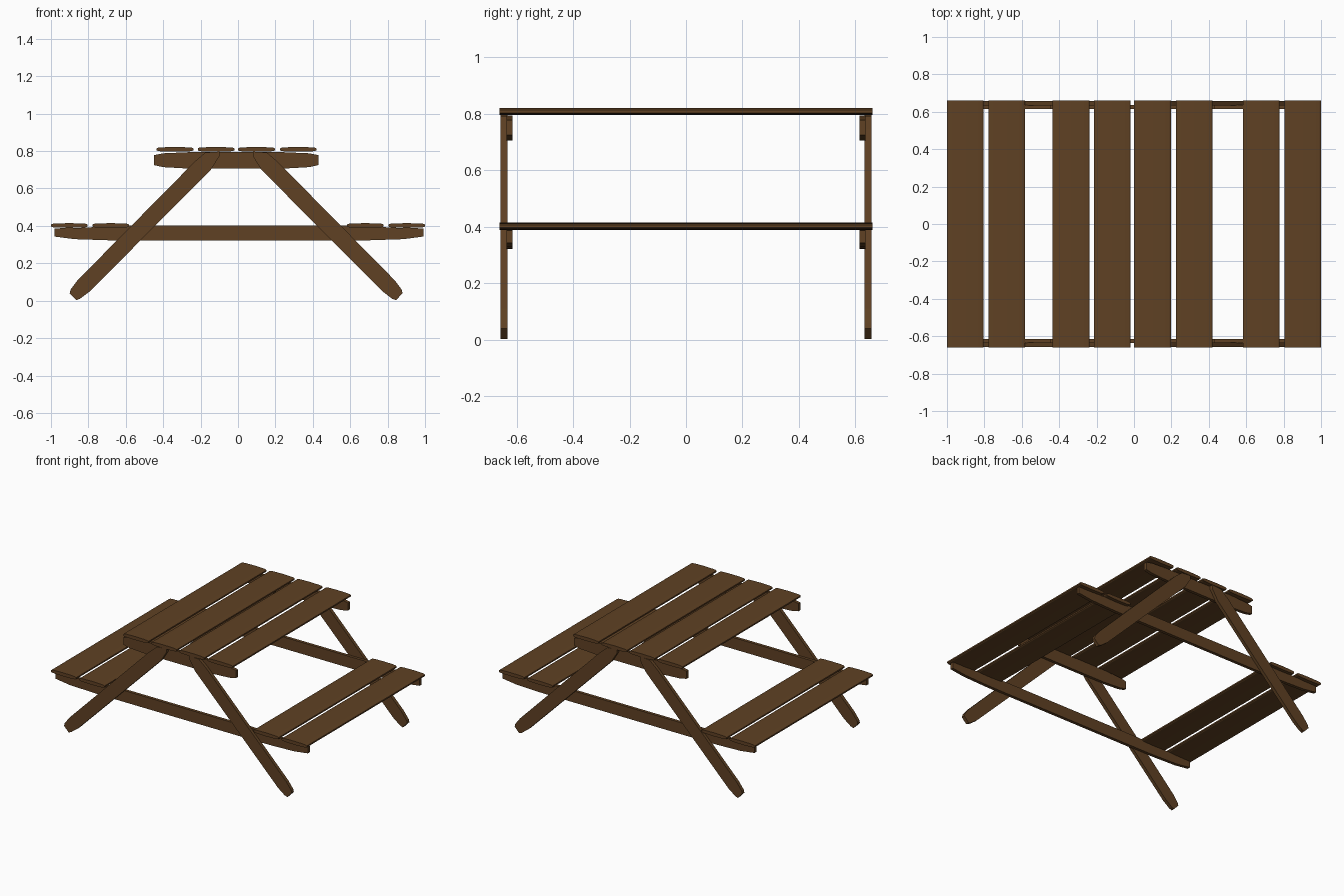
import bpy, bmesh

if "Cube" in bpy.data.objects:
    bpy.data.objects.remove(bpy.data.objects["Cube"])

wood = bpy.data.materials.new("brown wood")
wood.diffuse_color = (0.115, 0.053, 0.017, 1)
wood.use_nodes = True
wood.node_tree.nodes["Principled BSDF"].inputs["Base Color"].default_value = wood.diffuse_color


def extrude_profile(name, pts, y0, y1):
    """Extrude an xz outline from y0 to y1."""
    bm = bmesh.new()
    face = bm.faces.new([bm.verts.new((x, y0, z)) for x, z in pts])
    new = bmesh.ops.extrude_face_region(bm, geom=[face])["geom"]
    bmesh.ops.translate(bm, vec=(0, y1 - y0, 0),
                        verts=[g for g in new if isinstance(g, bmesh.types.BMVert)])
    bmesh.ops.recalc_face_normals(bm, faces=bm.faces)
    me = bpy.data.meshes.new(name)
    bm.to_mesh(me)
    bm.free()
    me.materials.append(wood)
    ob = bpy.data.objects.new(name, me)
    bpy.context.collection.objects.link(ob)
    return ob


def plank(name, x, z):
    """Long board with softened, slightly crowned edges."""
    half = [(-0.098, 0.005), (-0.09, 0.009), (-0.07, 0.011), (0, 0.0125),
            (0.07, 0.011), (0.09, 0.009), (0.098, 0.005)]
    pts = half + [(a, -b) for a, b in reversed(half)]
    extrude_profile(name, [(x + a, z + b) for a, b in pts], -0.66, 0.66)


# table top and seat boards
for i, x in enumerate((-0.337, -0.117, 0.099, 0.322)):
    plank(f"table_board_{i + 1}", x, 0.809)
for i, x in enumerate((-0.902, -0.681, 0.681, 0.902)):
    plank(f"seat_board_{i + 1}", x, 0.402)

# outlines for the right half of each beam, centred on x = 0
table_beam = [(0.25, 0.706), (0.39, 0.714), (0.44, 0.725), (0.44, 0.778), (0.39, 0.788), (0.25, 0.794)]
seat_beam = [(0.6, 0.322), (0.7, 0.323), (0.88, 0.329), (0.986, 0.343), (0.986, 0.387),
             (0.88, 0.388), (0.7, 0.397), (0.55, 0.403)]
# splayed leg outline, left side
leg = [(-0.89, 0.04), (-0.855, 0.003), (-0.835, 0.01), (-0.782, 0.05), (-0.135, 0.70),
       (-0.09, 0.772), (-0.09, 0.797), (-0.165, 0.792), (-0.22, 0.745), (-0.847, 0.11), (-0.885, 0.06)]


def mirrored(half, dx):
    return [(x + dx, z) for x, z in half] + [(dx - x, z) for x, z in reversed(half)]


# end frames
for end, s in (("front", -1), ("back", 1)):
    extrude_profile(end + "_table_beam", mirrored(table_beam, -0.01), s * 0.636, s * 0.614)
    extrude_profile(end + "_seat_beam", mirrored(seat_beam, 0.005), s * 0.636, s * 0.614)
    for side, m in (("left", 1), ("right", -1)):
        extrude_profile(f"{end}_{side}_leg", [(m * x - 0.01, z) for x, z in leg],
                        s * 0.657, s * 0.633)
